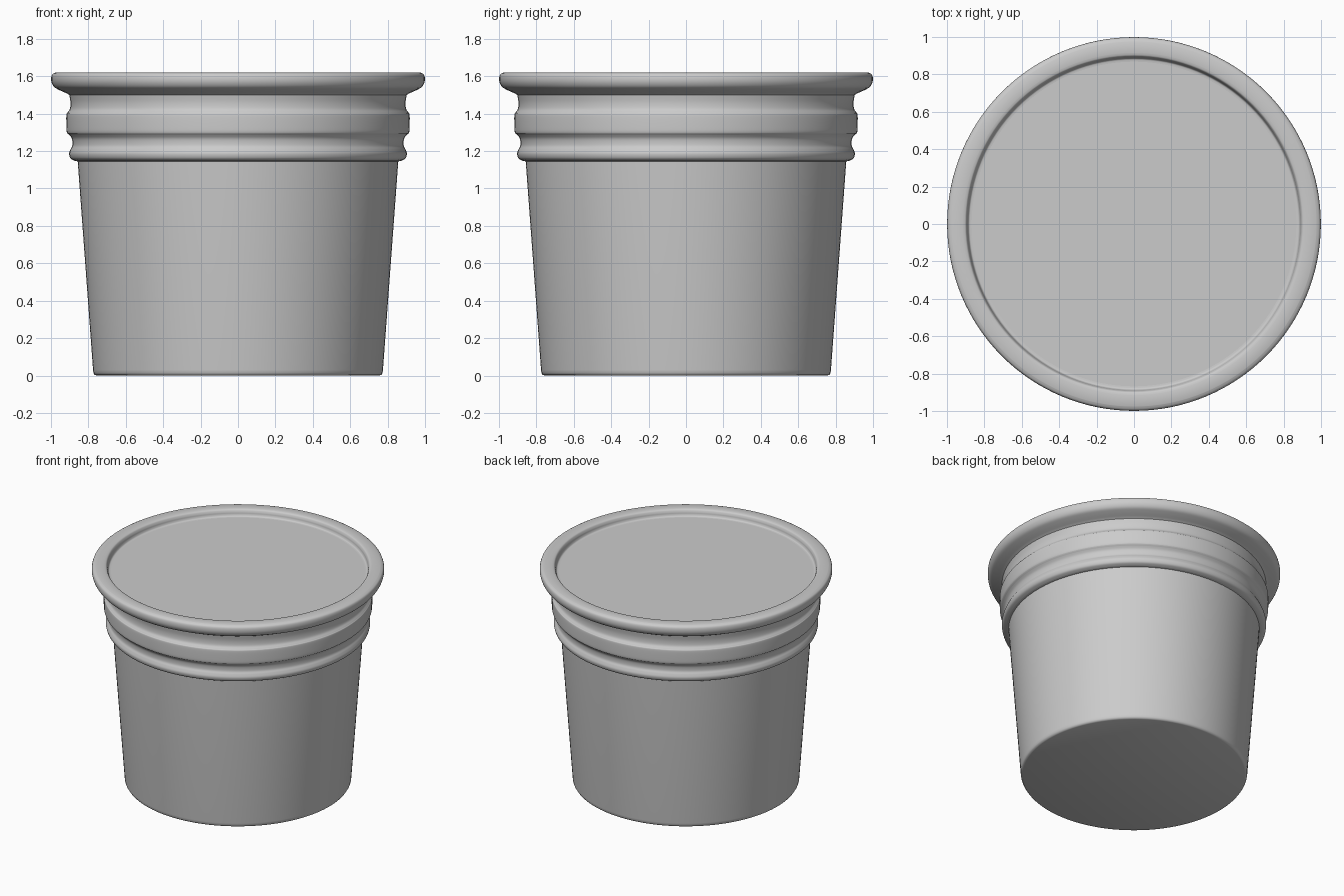
import bpy, bmesh, math
from mathutils import Vector

if "Cube" in bpy.data.objects:
    bpy.data.objects.remove(bpy.data.objects["Cube"])

SEGMENTS = 128


def smooth_path(points, steps=5):
    """Catmull-Rom curve through (radius, height) points."""
    p = [Vector(q) for q in points]
    p = [p[0]] + p + [p[-1]]
    out = []
    for a, b, c, d in zip(p, p[1:], p[2:], p[3:]):
        for i in range(steps):
            t = i / steps
            out.append(0.5 * (2 * b + (c - a) * t + (2 * a - 5 * b + 4 * c - d) * t * t
                              + (3 * b - a - 3 * c + d) * t ** 3))
    return out + [p[-1]]


def lathe(name, profile):
    """Revolve a profile around z; points on the axis close the shape."""
    bm = bmesh.new()
    verts = [bm.verts.new((r, 0, z)) for r, z in profile]
    edges = [bm.edges.new(pair) for pair in zip(verts, verts[1:])]
    bmesh.ops.spin(bm, geom=verts + edges, cent=(0, 0, 0), axis=(0, 0, 1),
                   angle=math.tau, steps=SEGMENTS, use_duplicate=False)
    bmesh.ops.remove_doubles(bm, verts=bm.verts, dist=0.0002)
    bmesh.ops.recalc_face_normals(bm, faces=bm.faces)
    mesh = bpy.data.meshes.new(name)
    bm.to_mesh(mesh)
    bm.free()
    obj = bpy.data.objects.new(name, mesh)
    bpy.context.collection.objects.link(obj)
    bpy.ops.object.select_all(action='DESELECT')
    obj.select_set(True)
    bpy.context.view_layer.objects.active = obj
    bpy.ops.object.shade_smooth_by_angle(angle=math.radians(40))
    return obj


# Tapered cup with a softly rounded foot
foot = [(0, 0), (0.757, 0), (0.767, 0.004), (0.773, 0.014), (0.775, 0.03)]
wall = [(0.857, 1.145)]

# Beads and grooves below the rim
beads = smooth_path([(0.872, 1.147), (0.895, 1.16), (0.903, 1.185), (0.896, 1.208),
                     (0.886, 1.23), (0.888, 1.265), (0.903, 1.288)])
band = smooth_path([(0.913, 1.295), (0.917, 1.315), (0.918, 1.39), (0.912, 1.405),
                    (0.899, 1.425), (0.896, 1.46), (0.902, 1.5)])

# Flared rim, rolling over to the recessed top
flare = smooth_path([(0.915, 1.508), (0.955, 1.526), (0.982, 1.542), (0.996, 1.565),
                     (0.999, 1.59), (0.993, 1.61), (0.975, 1.62)])
inner = smooth_path([(0.915, 1.62), (0.9, 1.615), (0.892, 1.6), (0.889, 1.585),
                     (0.882, 1.573), (0.868, 1.57)])

lathe("cup", foot + wall + beads + band + flare + inner)

# Flat recessed panel closing the top
lathe("top_panel", [(0.868, 1.57), (0, 1.57)])
for obj in bpy.data.objects:
    if obj.name == "top_panel" and obj.data.polygons[0].normal.z < 0:
        obj.data.flip_normals()
